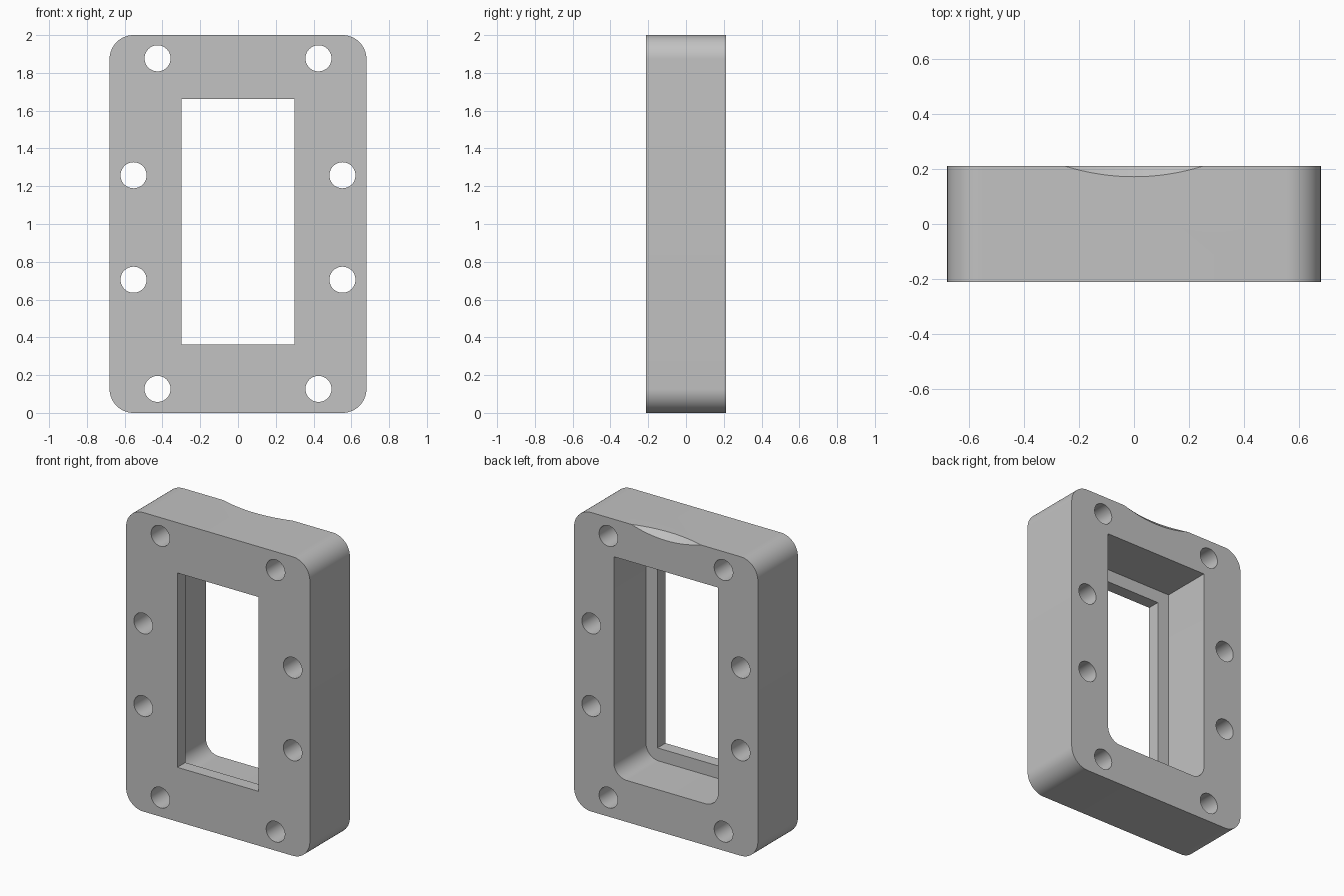
import bpy
import bmesh
from math import cos, sin, pi, radians, sqrt

default = bpy.data.objects.get("Cube")
if default:
    bpy.data.objects.remove(default, do_unlink=True)

HALF_W, HEIGHT, HALF_D = 0.68, 2.0, 0.212

# Single grey material
grey = bpy.data.materials.new("plain grey")
grey.use_nodes = True
colour = (0.54, 0.54, 0.54, 1)
grey.diffuse_color = colour
grey.node_tree.nodes["Principled BSDF"].inputs["Base Color"].default_value = colour


def rounded_rect(half_w, z0, z1, r_bottom, r_top, steps=16):
    """Outline in the x-z plane; a zero radius gives a square corner."""
    corners = [(1, 1, r_top), (-1, 1, r_top), (-1, -1, r_bottom), (1, -1, r_bottom)]
    outline = []
    for i, (sx, sz, r) in enumerate(corners):
        cx = sx * (half_w - r)
        cz = z1 - r if sz > 0 else z0 + r
        count = steps if r else 0
        for k in range(count + 1):
            a = (i + k / steps) * pi / 2
            outline.append((cx + r * cos(a), cz + r * sin(a)))
    return outline


def circle(cx, cz, r, steps=48):
    return [(cx + r * cos(2 * pi * k / steps), cz + r * sin(2 * pi * k / steps))
            for k in range(steps)]


def prism(name, outline, y0, y1):
    """Extrude an x-z outline from y0 to y1."""
    bm = bmesh.new()
    face = bm.faces.new([bm.verts.new((x, y0, z)) for x, z in outline])
    result = bmesh.ops.extrude_face_region(bm, geom=[face])
    moved = [v for v in result["geom"] if isinstance(v, bmesh.types.BMVert)]
    bmesh.ops.translate(bm, verts=moved, vec=(0, y1 - y0, 0))
    bmesh.ops.recalc_face_normals(bm, faces=bm.faces)
    mesh = bpy.data.meshes.new(name)
    bm.to_mesh(mesh)
    bm.free()
    obj = bpy.data.objects.new(name, mesh)
    bpy.context.collection.objects.link(obj)
    mesh.materials.append(grey)
    return obj


# Thick plate with rounded corners
plate = prism("flange_plate", rounded_rect(HALF_W, 0, HEIGHT, 0.127, 0.127),
              -HALF_D, HALF_D)

# Front window, and the larger rear pocket that leaves a thin front lip
cutters = [
    prism("window_cutter", rounded_rect(0.3, 0.363, 1.663, 0, 0), -0.4, 0.4),
    prism("pocket_cutter", rounded_rect(0.386, 0.278, 1.749, 0.095, 0),
          -HALF_D + 0.084, 0.4),
]

# Bolt holes, mirrored left and right
for x, z in [(0.426, 0.127), (0.553, 0.705), (0.553, 1.258), (0.426, 1.877)]:
    for side in (-1, 1):
        cutters.append(prism("bolt_hole_cutter", circle(side * x, z, 0.069), -0.4, 0.4))

# Shallow scoop on the rear top edge: a wide cylinder tilted halfway
half_chord, setback = 0.255, 0.04
sag = setback / sqrt(2)
radius = (half_chord ** 2 + sag ** 2) / (2 * sag)
shift = (radius - sag) / sqrt(2)
bpy.ops.mesh.primitive_cylinder_add(
    vertices=256, radius=radius, depth=0.6,
    location=(0, HALF_D + shift, HEIGHT + shift), rotation=(radians(45), 0, 0))
scoop = bpy.context.object
scoop.name = "scoop_cutter"
scoop.data.materials.append(grey)
cutters.append(scoop)

# Cut everything and discard the cutters
bpy.ops.object.select_all(action="DESELECT")
plate.select_set(True)
bpy.context.view_layer.objects.active = plate
for cutter in cutters:
    cutter.hide_render = True
    mod = plate.modifiers.new("cut", "BOOLEAN")
    mod.operation = "DIFFERENCE"
    mod.solver = "EXACT"
    mod.object = cutter
    bpy.ops.object.modifier_apply(modifier=mod.name)
    bpy.data.objects.remove(cutter, do_unlink=True)

bpy.ops.object.shade_smooth_by_angle(angle=radians(25))
